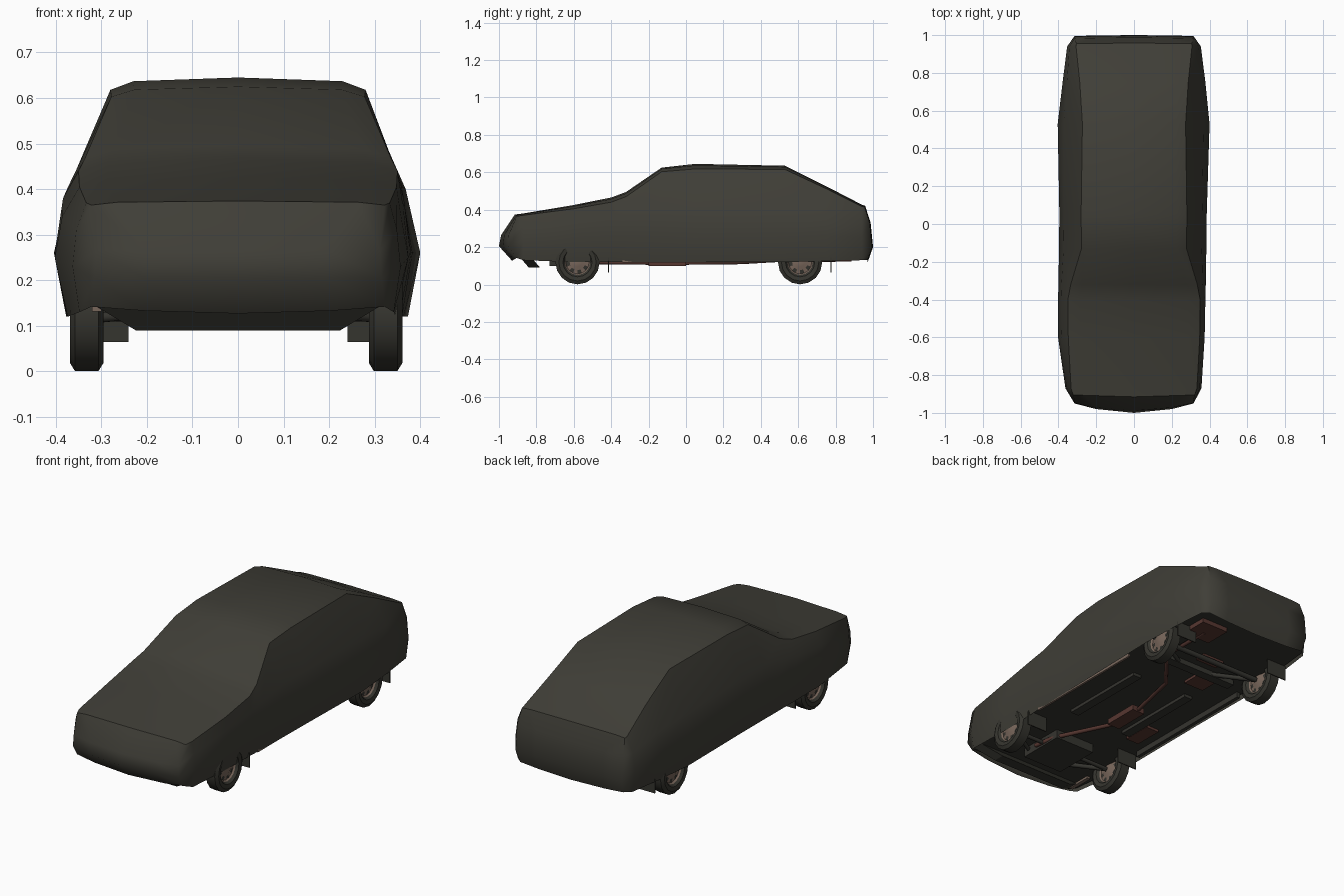
import bpy, bmesh, math
from mathutils import Vector

default_cube = bpy.data.objects.get("Cube")
if default_cube:
    bpy.data.objects.remove(default_cube, do_unlink=True)


def make_material(name, red, green, blue):
    material = bpy.data.materials.new(name)
    material.use_nodes = True
    colour = (red, green, blue, 1)
    material.diffuse_color = colour
    shader = material.node_tree.nodes["Principled BSDF"]
    shader.inputs["Base Color"].default_value = colour
    shader.inputs["Roughness"].default_value = 0.9
    return material


cloth = make_material("olive grey cloth", .05, .048, .038)
rubber = make_material("dark rubber", .036, .035, .028)
steel = make_material("dusty brown steel", .19, .135, .105)
rust = make_material("rusty red metal", .095, .038, .03)
chassis = make_material("dark chassis paint", .036, .035, .029)


def make_object(name, bm, materials, smooth_angle=None):
    bmesh.ops.recalc_face_normals(bm, faces=bm.faces)
    mesh = bpy.data.meshes.new(name)
    bm.to_mesh(mesh)
    bm.free()
    obj = bpy.data.objects.new(name, mesh)
    bpy.context.collection.objects.link(obj)
    for material in materials:
        mesh.materials.append(material)
    if smooth_angle:
        bpy.ops.object.select_all(action="DESELECT")
        obj.select_set(True)
        bpy.context.view_layer.objects.active = obj
        bpy.ops.object.shade_smooth_by_angle(angle=math.radians(smooth_angle))
    return obj


def make_box(name, centre, size, material, taper=1, rake=0):
    # Taper narrows the underside, rake pushes it backward
    bm = bmesh.new()
    bmesh.ops.create_cube(bm, size=1)
    bmesh.ops.scale(bm, vec=size, verts=bm.verts)
    for vert in bm.verts:
        if vert.co.z < 0:
            vert.co.x *= taper
            vert.co.y += rake
    bmesh.ops.translate(bm, vec=centre, verts=bm.verts)
    return make_object(name, bm, [material])


def make_tube(name, points, radius, material):
    curve = bpy.data.curves.new(name, "CURVE")
    curve.dimensions = "3D"
    curve.bevel_depth = radius
    curve.bevel_resolution = 1
    curve.use_fill_caps = True
    spline = curve.splines.new("POLY")
    spline.points.add(len(points) - 1)
    for target, point in zip(spline.points, points):
        target.co = (*point, 1)
    curve.materials.append(material)
    obj = bpy.data.objects.new(name, curve)
    bpy.context.collection.objects.link(obj)
    return obj


def make_lathe(name, profile, centre, materials, angle, slot_band=None):
    # Profile points are (distance along the axle, radius)
    bm = bmesh.new()
    verts = [bm.verts.new((x, 0, r)) for x, r in profile]
    edges = [bm.edges.new(pair) for pair in zip(verts, verts[1:])]
    bmesh.ops.spin(bm, geom=verts + edges, axis=(1, 0, 0), cent=(0, 0, 0),
                   angle=math.tau, steps=16)
    bmesh.ops.remove_doubles(bm, verts=bm.verts, dist=.0005)
    if slot_band:
        # Every second face of the band is a dark ventilation slot
        for face in bm.faces:
            mid = face.calc_center_median()
            sector = int((math.atan2(mid.y, mid.z) + math.tau) / math.tau * 16)
            if slot_band[0] < mid.yz.length < slot_band[1] and sector % 2:
                face.material_index = 1
    bmesh.ops.translate(bm, vec=centre, verts=bm.verts)
    return make_object(name, bm, materials, angle)


# Cover half sections: y, sideways drape of the skirt,
# then hem, waist, shoulder and top edge as (x, z), then ridge z
stations = [
    (-.87, -.003, (.345, .13), (.36, .23), (.352, .31), (.333, .37), .38),
    (-.6, -.014, (.36, .12), (.388, .25), (.372, .34), (.348, .405), .425),
    (-.4, -.012, (.363, .12), (.39, .26), (.375, .36), (.35, .44), .465),
    (-.32, -.01, (.365, .12), (.39, .26), (.374, .38), (.335, .47), .495),
    (-.13, -.007, (.367, .12), (.39, .26), (.366, .405), (.278, .603), .625),
    (.05, -.005, (.368, .12), (.39, .26), (.366, .405), (.28, .618), .645),
    (.53, -.002, (.375, .12), (.402, .26), (.37, .4), (.273, .615), .635),
    (.75, 0, (.36, .125), (.378, .26), (.355, .38), (.287, .512), .525),
    (.94, 0, (.34, .13), (.354, .25), (.342, .34), (.307, .417), .427),
]
# End corners as (x, y, z) from hem to top edge, with how far each row bows outward
nose = [(.322, -.905, .142), (.315, -.95, .205), (.312, -.948, .265), (.322, -.905, .365)]
nose_bow = (.025, .05, .04, .01)
tail = [(.305, .97, .13), (.315, .995, .2), (.315, .982, .33), (.305, .955, .415)]
tail_bow = (.0, .005, .005, .003)
rings = [nose + [(0, -.915, .374)]]
for y, drape, *pairs, ridge in stations:
    rings.append([(x, y, z) for x, z in pairs] + [(0, y, ridge)])
rings.append(tail + [(0, .958, .421)])
drapes = [0] + [station[1] for station in stations] + [0]


def full_section(ring, drape):
    left = [Vector(p) for p in ring]
    crown = left[3].lerp(left[4], .18)
    crown.z = left[3].z * .3 + left[4].z * .7
    left.insert(4, crown)
    right = [Vector((-p.x, p.y, p.z)) for p in reversed(left[:-1])]
    for p in left[:3] + right[-3:]:
        p.x += drape
    return left + right


def add_strip(bm, lower, upper):
    for a, b, c, d in zip(lower, lower[1:], upper[1:], upper):
        bm.faces.new((a, b, c, d))


def add_end(bm, section, bows, direction):
    # Close an end with rows that bow outward between the two corners
    rows = []
    for level, bow in enumerate(bows[:3]):
        left, right = section[level], section[-1 - level]
        row = [left]
        for part in (.18, .5, .82):
            co = left.co.lerp(right.co, part)
            co.y += direction * bow * 4 * part * (1 - part)
            co.z -= .015 * 4 * part * (1 - part) if level == 0 else 0
            row.append(bm.verts.new(co))
        rows.append(row + [right])
    rows.append(section[3:8])
    for lower, upper in zip(rows, rows[1:]):
        add_strip(bm, lower, upper)
    for pair in zip(rows[3], rows[3][1:]):
        bm.edges.get(pair).smooth = False


# Fabric cover
bm = bmesh.new()
sections = [[bm.verts.new(p) for p in full_section(ring, drape)]
            for ring, drape in zip(rings, drapes)]
for first, second in zip(sections, sections[1:]):
    add_strip(bm, first, second)
    for index in (3, 7):
        bm.edges.get((first[index], second[index])).smooth = False
add_end(bm, sections[0], nose_bow, -1)
add_end(bm, sections[-1], tail_bow, 1)
make_object("fabric_cover", bm, [cloth], 54)

# Floor pan that follows the hem
bm = bmesh.new()
outline = [(ring[0][0] * .99 + drape, ring[0][1] * .995)
           for ring, drape in zip(rings, drapes)]
outline += [(2 * drape - x, y) for (x, y), drape in reversed(list(zip(outline, drapes)))]
bm.faces.new([bm.verts.new((x, y, .148)) for x, y in outline])
make_object("floor_pan", bm, [chassis])

# Wheels, mud flaps and floor ribs on both sides
tyre_profile = [(-.02, .068), (-.033, .078), (-.037, .1), (-.026, .118),
                (.026, .118), (.037, .1), (.033, .078), (.02, .068)]
rim_profile = [(-.031, .077), (-.022, .07), (-.012, .062), (-.014, .042), (-.022, .024),
               (-.022, 0), (.022, 0), (.022, .024), (.014, .042), (.012, .062),
               (.022, .07), (.031, .077)]
for side, sign in (("left", 1), ("right", -1)):
    for end, y in (("front", -.58), ("rear", .61)):
        label = f"{end}_{side}"
        centre = (sign * .328 - .004, y, .119)
        make_lathe(label + "_tyre", tyre_profile, centre, [rubber], 40)
        make_lathe(label + "_rim", rim_profile, centre, [steel, chassis], 30, (.045, .06))
        make_box(label + "_mud_flap", (sign * .3, y + .165, .105), (.12, .006, .08), rubber)
        make_tube(label + "_arm", [(sign * .1, y - .13, .135), (sign * .3, y, .118)],
                  .012, chassis)
    make_box(side + "_floor_rib", (sign * .17, -.02, .141), (.05, .5, .02), chassis)
make_box("left_sill", (.35, .02, .125), (.012, .72, .016), steel)
make_box("right_sill", (-.345, .02, .13), (.02, .8, .03), chassis)
make_box("right_hem_rail", (-.31, -.8, .138), (.02, .14, .012), steel)

# Axles, engine tray, cross member and front valance
make_tube("rear_axle", [(-.3, .61, .119), (.3, .61, .119)], .014, chassis)
make_tube("front_axle", [(-.3, -.58, .119), (.3, -.58, .119)], .011, chassis)
make_box("engine_tray", (0, -.6, .125), (.24, .26, .05), chassis)
make_box("cross_member", (0, .47, .135), (.5, .05, .03), chassis)
make_box("front_valance", (0, -.86, .119), (.64, .06, .058), rubber, taper=.7, rake=.05)

# Rusty floor panels
make_box("rear_floor_panel", (-.12, .38, .141), (.12, .1, .014), rust)
make_box("tank_panel", (-.02, .58, .141), (.13, .06, .014), rust)
make_box("front_floor_panel", (-.24, -.22, .141), (.08, .16, .014), rust)

# Exhaust system
make_tube("exhaust_pipe", [(.13, -.63, .12), (.11, -.5, .118), (-.03, -.2, .115),
                           (-.03, 0, .115), (.03, .29, .118), (.2, .5, .13),
                           (.2, .8, .13)], .011, rust)
make_box("middle_silencer", (-.03, -.1, .115), (.075, .2, .03), rust)
make_box("rear_silencer", (.2, .81, .136), (.16, .15, .024), rust)
